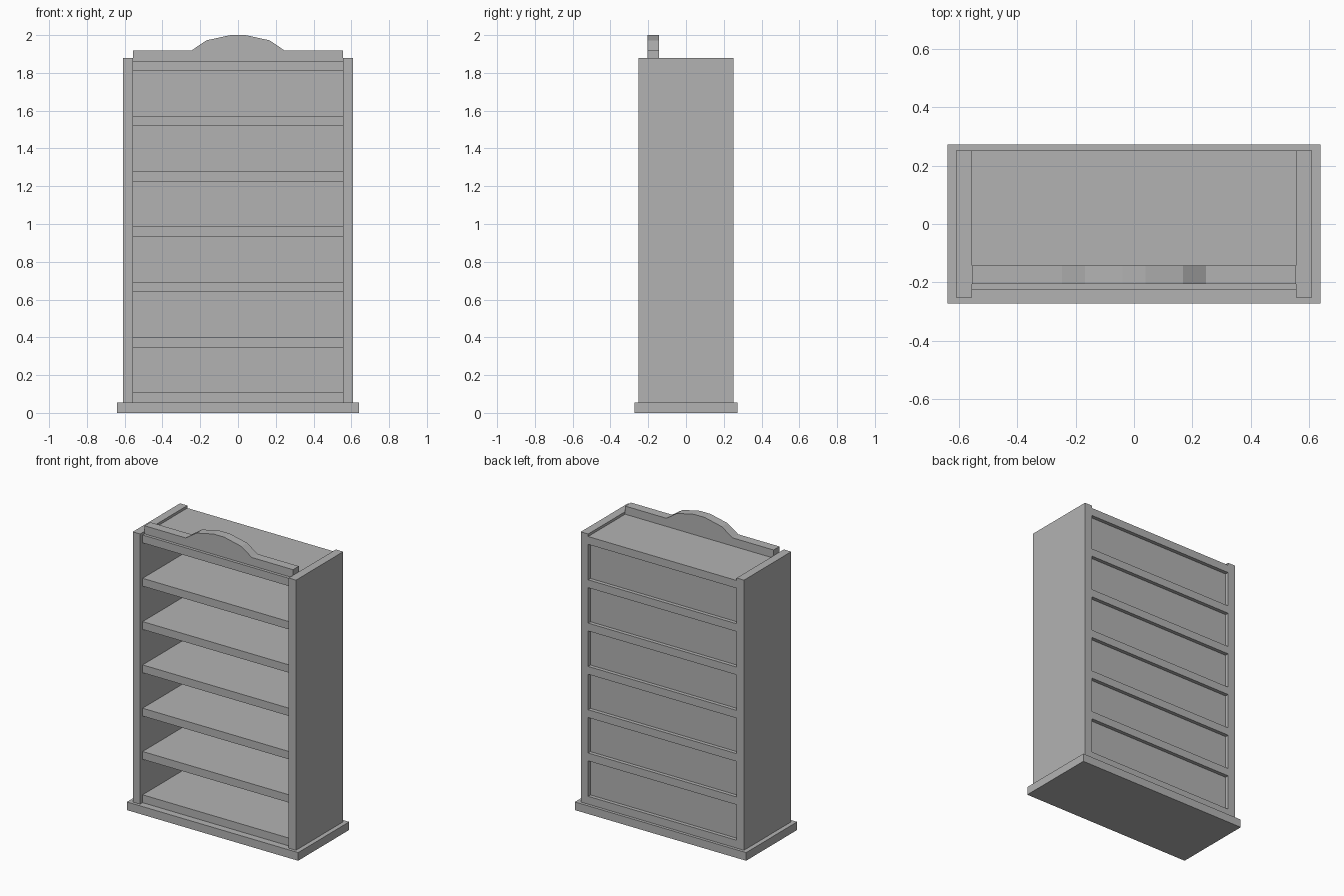
import bpy
import bmesh

if "Cube" in bpy.data.objects:
    bpy.data.objects.remove(bpy.data.objects["Cube"], do_unlink=True)

# Single painted-wood colour
grey = bpy.data.materials.new("plain_grey")
grey.use_nodes = True
colour = (0.45, 0.45, 0.45, 1)
grey.diffuse_color = colour
grey.node_tree.nodes["Principled BSDF"].inputs["Base Color"].default_value = colour


def add_object(name, bm):
    bmesh.ops.recalc_face_normals(bm, faces=bm.faces)
    mesh = bpy.data.meshes.new(name)
    bm.to_mesh(mesh)
    bm.free()
    mesh.materials.append(grey)
    obj = bpy.data.objects.new(name, mesh)
    bpy.context.collection.objects.link(obj)
    return obj


def box(name, x, y, z):
    """Box from (min, max) pairs along each axis."""
    bm = bmesh.new()
    bmesh.ops.create_cube(bm, size=1)
    for v in bm.verts:
        v.co = [(lo + hi) / 2 + c * (hi - lo) for c, (lo, hi) in zip(v.co, (x, y, z))]
    return add_object(name, bm)


INNER, OUTER = 0.555, 0.61
BASE_TOP, SHELF_THICK, SPACING = 0.055, 0.053, 0.2925
FRONT, BACK = -0.225, 0.252
SHELVES = 7

# Plinth and side panels
box("base", (-0.64, 0.64), (-0.272, 0.272), (0, BASE_TOP))
box("left_side", (INNER, OUTER), (-0.252, BACK), (BASE_TOP, 1.88))
box("right_side", (-OUTER, -INNER), (-0.252, BACK), (BASE_TOP, 1.88))

# Evenly spaced shelves with a recessed back panel in each gap
for i in range(SHELVES):
    z = BASE_TOP + i * SPACING
    box(f"shelf_{i + 1}", (-INNER, INNER), (FRONT, BACK), (z, z + SHELF_THICK))
    if i < SHELVES - 1:
        box(f"back_panel_{i + 1}", (-INNER, INNER), (0.2, 0.227),
            (z + SHELF_THICK, z + SPACING))

# Arched crest board standing on the top shelf
half = [(INNER, 1.862), (INNER, 1.918), (0.247, 1.918), (0.168, 1.972), (0.04, 2.0)]
outline = half + [(-x, z) for x, z in reversed(half)]
bm = bmesh.new()
face = bm.faces.new([bm.verts.new((x, -0.205, z)) for x, z in outline])
extruded = bmesh.ops.extrude_face_region(bm, geom=[face])["geom"]
bmesh.ops.translate(bm, vec=(0, 0.062, 0),
                    verts=[g for g in extruded if isinstance(g, bmesh.types.BMVert)])
add_object("crest_board", bm)
